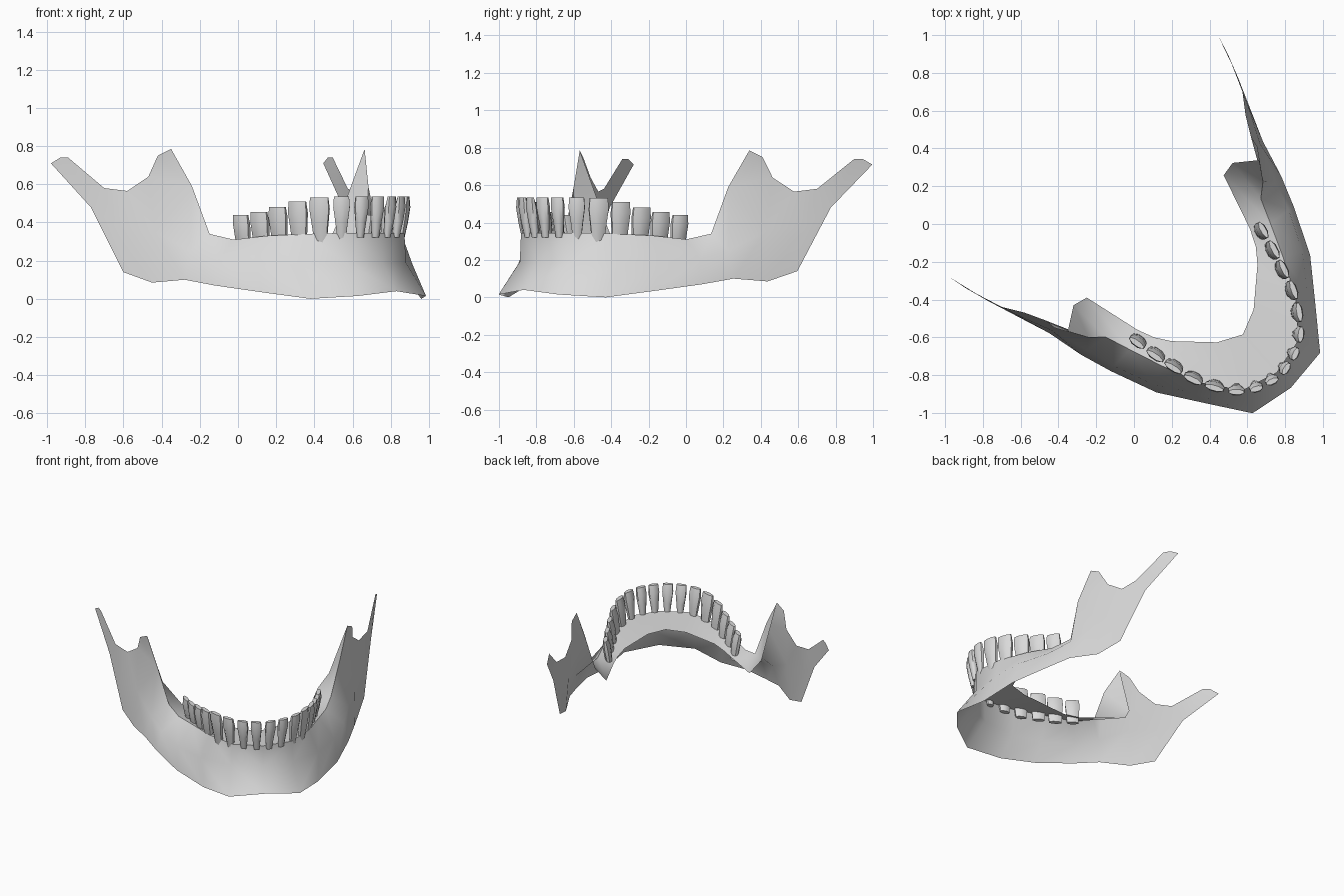
import bpy, bmesh, math
from mathutils import Matrix, Vector

cube = bpy.data.objects.get("Cube")
if cube:
    bpy.data.objects.remove(cube)

GREY = (0.7, 0.7, 0.7, 1)
bone = bpy.data.materials.new("bone grey")
bone.use_nodes = True
bone.diffuse_color = GREY
bone.node_tree.nodes["Principled BSDF"].inputs["Base Color"].default_value = GREY

# The jaw is modelled facing -y, then turned to its final heading
PLACE = Matrix.Rotation(math.radians(41.8), 4, 'Z') @ Matrix.Translation((0.04, 0, 0))


def finish(name, bm, angle):
    """Turn a half model into a mirrored, smooth shaded object."""
    mesh = bpy.data.meshes.new(name)
    bm.to_mesh(mesh)
    bm.free()
    mesh.materials.append(bone)
    obj = bpy.data.objects.new(name, mesh)
    bpy.context.collection.objects.link(obj)
    obj.matrix_world = PLACE
    mirror = obj.modifiers.new("mirror", 'MIRROR')
    mirror.use_clip = True
    mirror.merge_threshold = 0.002
    bpy.ops.object.select_all(action='DESELECT')
    obj.select_set(True)
    bpy.context.view_layer.objects.active = obj
    bpy.ops.object.shade_smooth_by_angle(angle=math.radians(angle))
    return obj


# Jaw bone: open shell of rows running from the chin to the back
bm = bmesh.new()


def row(*points):
    return [bm.verts.new(p) for p in points]


def strip(low, high):
    for i in range(min(len(low), len(high)) - 1):
        bm.faces.new((low[i], low[i + 1], high[i + 1], high[i]))


base = row((0, -1.2, .04), (.24, -1.165, .015), (.39, -.96, 0), (.545, -.745, .035),
           (.65, -.5, .07), (.71, -.33, .10), (.76, -.13, .085), (.82, .03, .14))
wall = row((0, -1.09, .19), (.21, -1.04, .19), (.4, -.88, .18), (.53, -.7, .19),
           (.62, -.49, .2), (.67, -.33, .25), (.74, -.13, .35), (.83, .07, .38))
rim = row((0, -1.09, .345), (.2, -1.04, .345), (.34, -.86, .34), (.43, -.66, .33),
          (.5, -.48, .31), (.55, -.347, .34), (.62, -.287, .59))
ledge = row((0, -.82, .33), (.13, -.76, .33), (.305, -.595, .31), (.36, -.52, .29),
            (.4, -.43, .28), (.486, -.124, .3), (.565, -.107, .4))
strip(base, wall)
strip(wall, rim)
strip(rim, ledge)

# Rising branch: front spike, notch and rear knob
peak, spike_back, notch_a, notch_b, notch_c = row(
    (.68, -.19, .785), (.72, -.13, .75), (.73, -.067, .64), (.785, .037, .565), (.855, .14, .58))
back, knob_front, knob_top, knob_back = row(
    (.887, .21, .48), (.93, .34, .74), (.94, .39, .74), (.957, .445, .71))
for face in ((rim[6], peak, ledge[6]),
             (rim[6], notch_a, spike_back, peak),
             (wall[6], notch_a, rim[6]),
             (wall[6], notch_b, notch_a),
             (wall[6], wall[7], notch_b),
             (base[7], back, wall[7]),
             (wall[7], back, notch_c, notch_b),
             (back, knob_back, knob_front, notch_c),
             (knob_back, knob_top, knob_front)):
    bm.faces.new(face)
finish("jaw_bone", bm, 50)

# Teeth: x, y, root height, top height, width, root width ratio
TEETH = [("rear_molar", .43, -.475, .25, .44, .10, .8),
         ("middle_molar", .405, -.59, .25, .455, .11, .8),
         ("front_molar", .375, -.70, .26, .48, .11, .75),
         ("rear_premolar", .34, -.815, .27, .51, .11, .7),
         ("front_premolar", .285, -.92, .29, .53, .11, .6),
         ("canine", .215, -1.01, .31, .535, .09, .5),
         ("side_incisor", .13, -1.065, .32, .535, .075, .5),
         ("centre_incisor", .044, -1.09, .32, .535, .075, .5)]
SIDES = 8


def tooth(index):
    name, x, y, low, high, width, root = TEETH[index]
    # Follow the arch: the outward direction is square to the neighbours
    a, b = TEETH[max(index - 1, 0)], TEETH[min(index + 1, len(TEETH) - 1)]
    along = Vector((a[1] - b[1], a[2] - b[2], 0)).normalized()
    out = Vector((along.y, -along.x, 0))
    bm = bmesh.new()
    rings = []
    for t, swell, depth in ((0, root, .018), (.4, (1 + root) / 2, .026),
                            (.75, 1, .028), (1, .92, .015)):
        centre = Vector((x, y, low + (high - low) * t)) + out * (.03 * t - .01)
        ring = []
        for k in range(SIDES):
            turn = 2 * math.pi * (k + .5) / SIDES
            ring.append(bm.verts.new(centre + along * math.cos(turn) * width * swell * .52
                                     + out * math.sin(turn) * depth))
        rings.append(ring)
    for lower, upper in zip(rings, rings[1:]):
        for k in range(SIDES):
            n = (k + 1) % SIDES
            bm.faces.new((lower[k], lower[n], upper[n], upper[k]))
    bm.faces.new(rings[0])
    bm.faces.new(rings[-1])
    bmesh.ops.recalc_face_normals(bm, faces=bm.faces)
    finish(name, bm, 50)


for i in range(len(TEETH)):
    tooth(i)
